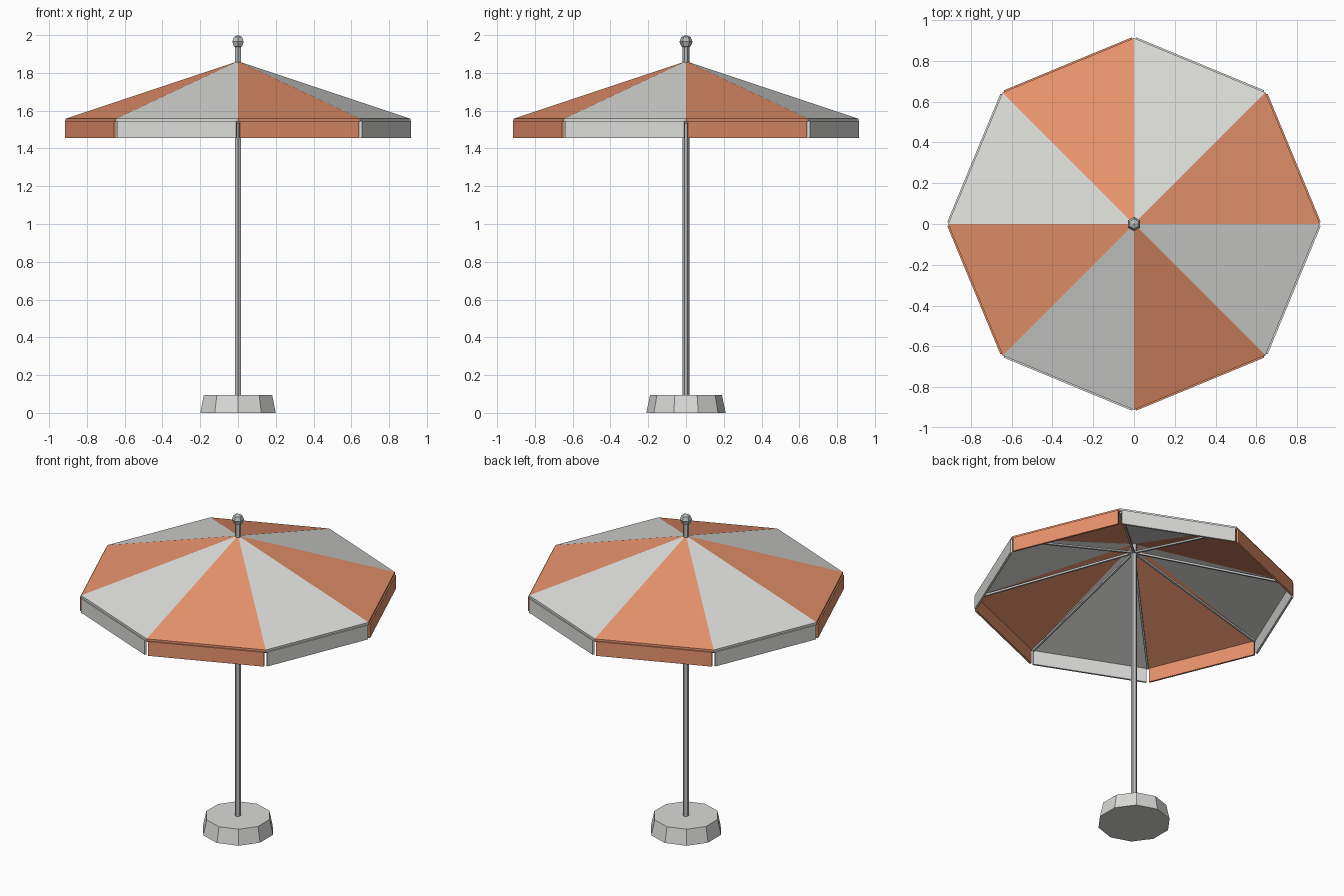
import bpy, bmesh
from math import sin, cos, pi, radians
from mathutils import Matrix, Vector

cube = bpy.data.objects.get("Cube")
if cube:
    bpy.data.objects.remove(cube)


def material(name, colour):
    m = bpy.data.materials.new(name)
    m.use_nodes = True
    m.diffuse_color = (*colour, 1)
    bsdf = m.node_tree.nodes["Principled BSDF"]
    bsdf.inputs["Base Color"].default_value = (*colour, 1)
    bsdf.inputs["Roughness"].default_value = 0.8
    return m


ORANGE = material("orange canvas", (0.80, 0.29, 0.15))
WHITE = material("white canvas", (0.72, 0.72, 0.70))
STONE = material("light stone", (0.70, 0.70, 0.69))
METAL = material("grey metal", (0.50, 0.51, 0.51))

PANELS = 8
STEP = 2 * pi / PANELS


def finish(name, bm, mats):
    bmesh.ops.recalc_face_normals(bm, faces=bm.faces)
    mesh = bpy.data.meshes.new(name)
    bm.to_mesh(mesh)
    bm.free()
    for m in mats:
        mesh.materials.append(m)
    ob = bpy.data.objects.new(name, mesh)
    bpy.context.collection.objects.link(ob)
    return ob


def lathe(name, profile, sides, mats, striped=False):
    """Flat-sided turned solid; the profile starts and ends on the axis."""
    bm = bmesh.new()
    rings = []
    for r, z in profile:
        if r == 0:
            rings.append([bm.verts.new((0, 0, z))] * sides)
        else:
            angles = [pi / 2 + 2 * pi * i / sides for i in range(sides)]
            rings.append([bm.verts.new((r * cos(a), r * sin(a), z)) for a in angles])
    for a, b in zip(rings, rings[1:]):
        for i in range(sides):
            j = (i + 1) % sides
            corners = list(dict.fromkeys((a[i], a[j], b[j], b[i])))
            face = bm.faces.new(corners)
            face.material_index = i % 2 if striped else 0
    return finish(name, bm, mats)


def add_box(bm, size, matrix, index=0):
    made = bmesh.ops.create_cube(bm, size=1, matrix=matrix @ Matrix.Diagonal((*size, 1)))
    for face in {f for v in made["verts"] for f in v.link_faces}:
        face.material_index = index


# Weighted base, pole and finial
lathe("base", [(0, 0), (0.21, 0), (0.19, 0.095), (0, 0.095)], 10, [STONE])
lathe("pole", [(0, 0.09), (0.018, 0.09), (0.018, 1.94), (0, 1.94)], 6, [METAL])
ball = [(0.035 * sin(t * pi / 4), 1.965 - 0.035 * cos(t * pi / 4)) for t in (1, 2, 3)]
lathe("finial", [(0, 1.93), *ball, (0, 2.0)], 6, [METAL])

# Striped canopy with a thin rim
lathe("canopy", [(0, 1.862), (0.912, 1.558), (0.912, 1.542), (0, 1.846)],
      PANELS, [ORANGE, WHITE], striped=True)

# Hanging valance strips, one under each panel edge
bm = bmesh.new()
for k in range(PANELS):
    turn = Matrix.Rotation((k + 0.5) * STEP, 4, "Z")
    add_box(bm, (0.012, 0.68, 0.09), turn @ Matrix.Translation((0.844, 0, 1.5)), k % 2)
finish("valance", bm, [ORANGE, WHITE])

# Ribs from the pole out to the canopy corners
inner, outer = Vector((0, 0, 1.79)), Vector((0.9, 0, 1.538))
along = outer - inner
bm = bmesh.new()
for k in range(PANELS):
    aim = along.to_track_quat("X", "Z").to_matrix().to_4x4()
    place = Matrix.Translation((inner + outer) / 2) @ aim
    add_box(bm, (along.length, 0.012, 0.012), Matrix.Rotation(k * STEP, 4, "Z") @ place)
finish("ribs", bm, [METAL])
